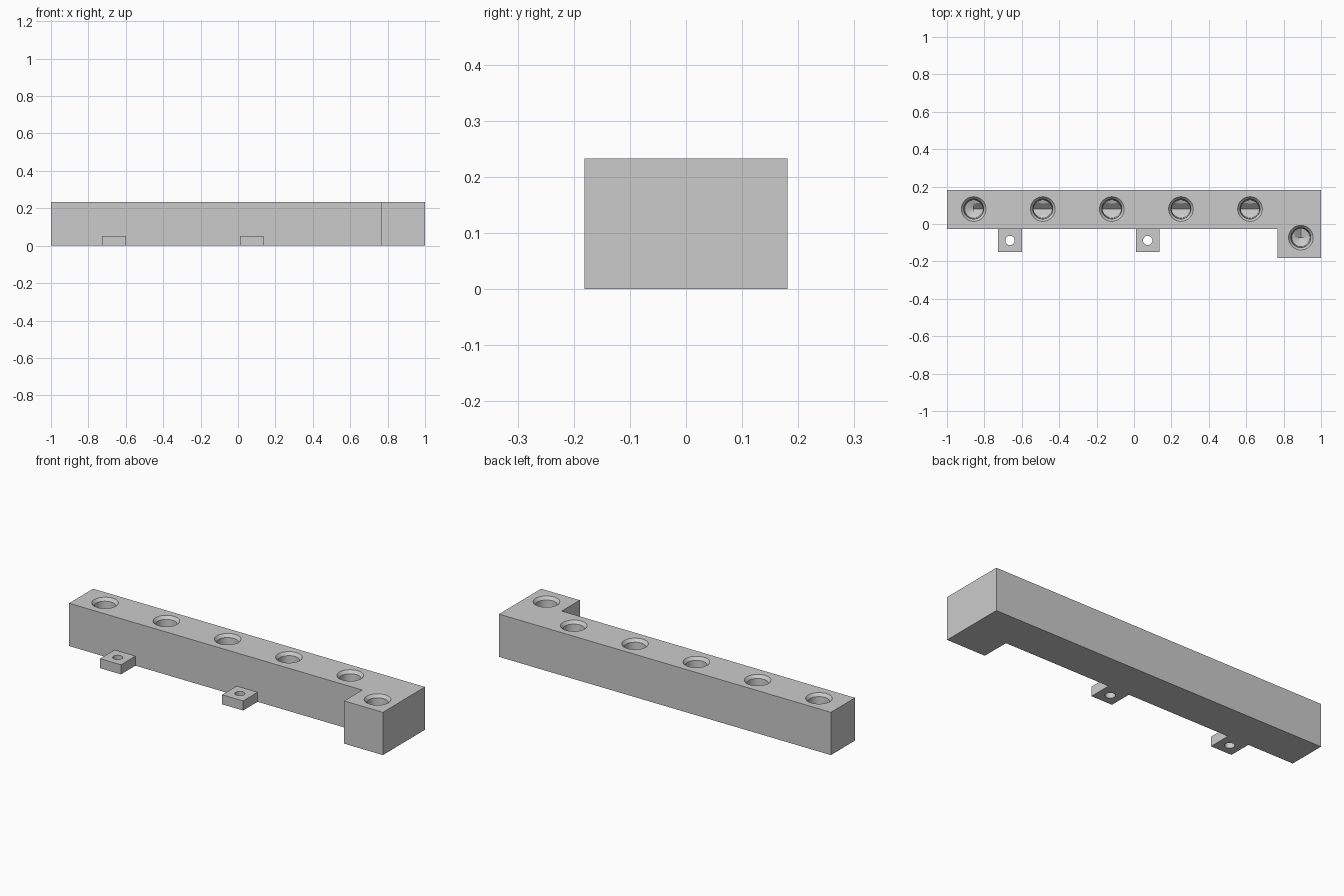
import bpy, bmesh, math
from mathutils import Matrix

cube = bpy.data.objects.get("Cube")
if cube:
    bpy.data.objects.remove(cube, do_unlink=True)

grey = bpy.data.materials.new("plain grey")
grey.use_nodes = True
grey.diffuse_color = (0.6, 0.6, 0.6, 1)
grey.node_tree.nodes["Principled BSDF"].inputs["Base Color"].default_value = (0.6, 0.6, 0.6, 1)


def make(name, bm):
    bmesh.ops.recalc_face_normals(bm, faces=bm.faces)
    mesh = bpy.data.meshes.new(name)
    bm.to_mesh(mesh)
    bm.free()
    mesh.materials.append(grey)
    obj = bpy.data.objects.new(name, mesh)
    bpy.context.collection.objects.link(obj)
    return obj


def prism(name, outline, height):
    bm = bmesh.new()
    face = bm.faces.new([bm.verts.new((x, y, 0)) for x, y in outline])
    side = bmesh.ops.extrude_face_region(bm, geom=[face])["geom"]
    verts = [g for g in side if isinstance(g, bmesh.types.BMVert)]
    bmesh.ops.translate(bm, verts=verts, vec=(0, 0, height))
    return make(name, bm)


def lathe(name, x, y, profile, sides=48):
    """Closed turned solid from (radius, height) rings."""
    bm = bmesh.new()
    rings = [[bm.verts.new((x + r * math.cos(a), y + r * math.sin(a), z))
              for a in (2 * math.pi * i / sides for i in range(sides))]
             for r, z in profile]
    for low, high in zip(rings, rings[1:]):
        for i in range(sides):
            j = (i + 1) % sides
            bm.faces.new((low[i], low[j], high[j], high[i]))
    bm.faces.new(rings[0][::-1])
    bm.faces.new(rings[-1])
    return make(name, bm)


def channel(name, start, end, axis, across, radius=0.034, z=0.115):
    """Diamond-section passage along x or y."""
    bm = bmesh.new()
    bmesh.ops.create_cone(bm, cap_ends=True, segments=4, radius1=radius,
                          radius2=radius, depth=end - start)
    if axis == "X":
        turn = Matrix.Rotation(math.pi / 2, 4, "Y")
        place = Matrix.Translation(((start + end) / 2, across, z))
    else:
        turn = Matrix.Rotation(math.pi / 2, 4, "X")
        place = Matrix.Translation((across, (start + end) / 2, z))
    bm.transform(place @ turn)
    return make(name, bm)


def cut(target, cutter):
    mod = target.modifiers.new("cut", "BOOLEAN")
    mod.operation = "DIFFERENCE"
    mod.solver = "EXACT"
    mod.object = cutter
    cutter.hide_render = True
    bpy.context.view_layer.objects.active = target
    bpy.ops.object.modifier_apply(modifier=mod.name)
    bpy.data.objects.remove(cutter, do_unlink=True)


def smooth(obj):
    bpy.ops.object.select_all(action="DESELECT")
    obj.select_set(True)
    bpy.context.view_layer.objects.active = obj
    bpy.ops.object.shade_smooth_by_angle(angle=math.radians(20))


# L-shaped block
TOP, FRONT, BACK = 0.233, -0.026, 0.181
body = prism("manifold_body", [(-1, FRONT), (0.767, FRONT), (0.767, -BACK),
                               (1, -BACK), (1, BACK), (-1, BACK)], TOP)

# Chamfered ports with drill-tip floors
ports = [(-0.857 + 0.3693 * i, 0.08) for i in range(5)] + [(0.892, -0.073)]
port_profile = [(0.004, 0.1), (0.048, 0.118), (0.053, TOP - 0.016),
                (0.066, TOP), (0.066, TOP + 0.02)]
for x, y in ports:
    cut(body, lathe("port_cutter", x, y, port_profile))

# Passages joining the ports
cut(body, channel("long_passage_cutter", -0.857, 0.915, "X", 0.08))
cut(body, channel("short_passage_cutter", -0.073, 0.091, "Y", 0.892))
smooth(body)

# Mounting tabs with screw holes
for name, x in (("right_mounting_tab", -0.663), ("left_mounting_tab", 0.073)):
    tab = prism(name, [(x - 0.063, -0.15), (x + 0.063, -0.15),
                       (x + 0.063, FRONT), (x - 0.063, FRONT)], 0.052)
    cut(tab, lathe("screw_cutter", x, -0.088, [(0.025, -0.02), (0.025, 0.08)], 32))
    smooth(tab)
